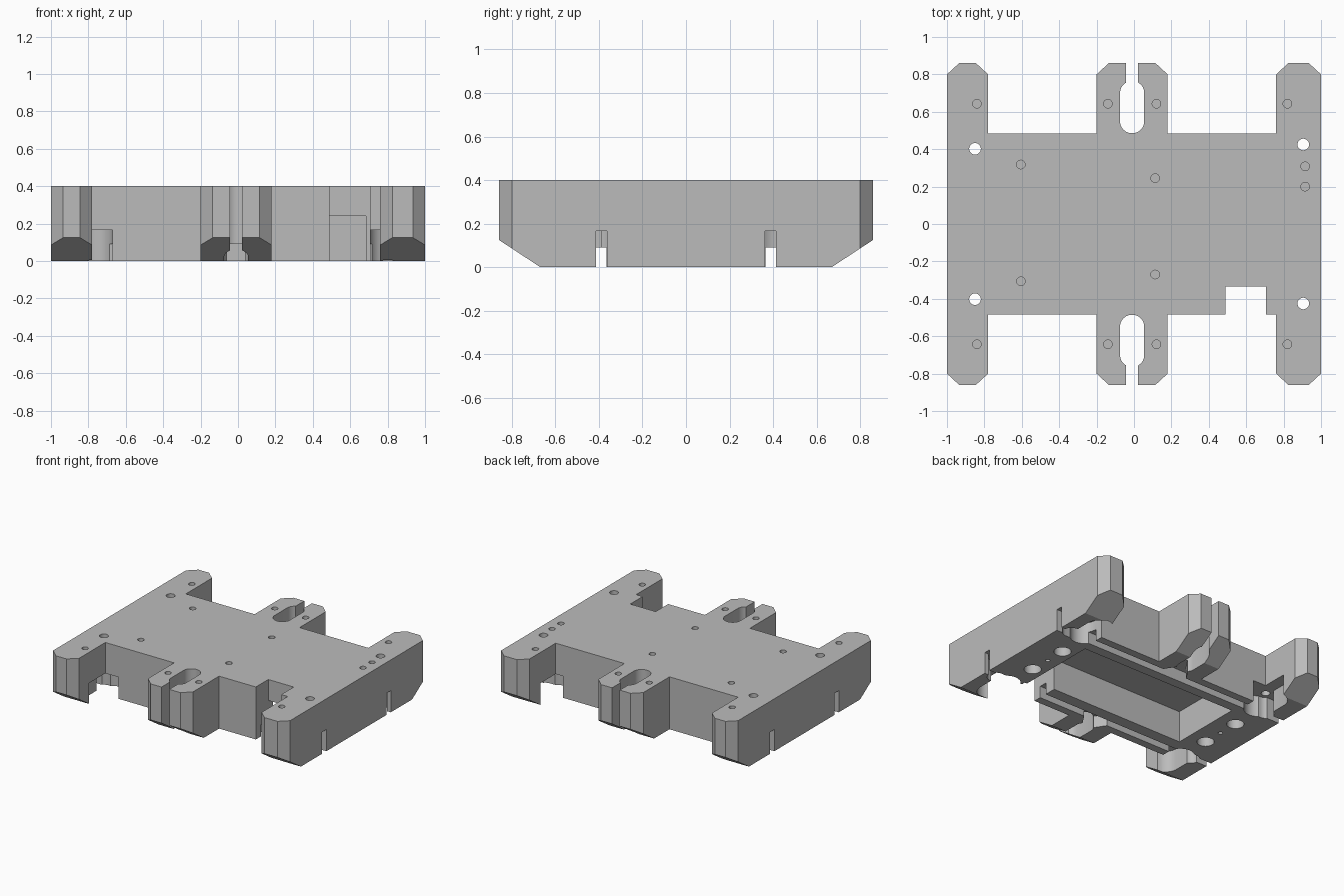
import bpy, bmesh, math
from mathutils import Vector

if "Cube" in bpy.data.objects:
    bpy.data.objects.remove(bpy.data.objects["Cube"], do_unlink=True)

HEIGHT, BODY_Y, ARM_Y, CHAMFER = 0.4, 0.485, 0.86, 0.06

grey = bpy.data.materials.new("plain grey")
grey.use_nodes = True
grey.diffuse_color = (0.5, 0.5, 0.5, 1)
grey.node_tree.nodes["Principled BSDF"].inputs["Base Color"].default_value = (0.5, 0.5, 0.5, 1)


def prism(name, points, bottom, top, axis="z"):
    """Extrude an outline along z, or a (y, z) outline along x."""
    bm = bmesh.new()
    place = (lambda a, b: (a, b, bottom)) if axis == "z" else (lambda a, b: (bottom, a, b))
    face = bm.faces.new([bm.verts.new(place(a, b)) for a, b in points])
    new = bmesh.ops.extrude_face_region(bm, geom=[face])["geom"]
    step = Vector((0, 0, top - bottom)) if axis == "z" else Vector((top - bottom, 0, 0))
    bmesh.ops.translate(bm, vec=step, verts=[v for v in new if isinstance(v, bmesh.types.BMVert)])
    bmesh.ops.recalc_face_normals(bm, faces=bm.faces)
    mesh = bpy.data.meshes.new(name)
    bm.to_mesh(mesh)
    bm.free()
    obj = bpy.data.objects.new(name, mesh)
    bpy.context.collection.objects.link(obj)
    return obj


def cut(tool):
    """Subtract a helper from the block and remove it."""
    tool.hide_render = True
    mod = block.modifiers.new("cut", "BOOLEAN")
    mod.operation, mod.solver, mod.object = "DIFFERENCE", "EXACT", tool
    bpy.ops.object.modifier_apply(modifier=mod.name)
    bpy.data.objects.remove(tool, do_unlink=True)


def cut_box(x0, x1, y0, y1, z0, z1):
    cut(prism("box_cutter", [(x0, y0), (x1, y0), (x1, y1), (x0, y1)], z0, z1))


def cut_slot(start, end, radius, z0, z1, sides=32):
    """Cut a capsule-shaped slot; equal ends make a round hole."""
    start, end = Vector(start), Vector(end)
    way = end - start
    turn = math.atan2(way.y, way.x)
    points = []
    for i in range(sides):
        a = turn - math.pi / 2 + 2 * math.pi * (i + 0.5) / sides
        mid = start if i >= sides // 2 else end
        points.append((mid.x + radius * math.cos(a), mid.y + radius * math.sin(a)))
    cut(prism("slot_cutter", points, z0, z1))


def cut_hole(x, y, radius, z0, z1):
    cut_slot((x, y), (x, y), radius, z0, z1)


# Block outline with three pairs of chamfered arms
half = []
for x0, x1 in ((-1, -0.78), (-0.2, 0.18), (0.76, 1)):
    left = [(x0, BODY_Y), (x0, ARM_Y - CHAMFER), (x0 + CHAMFER + 0.005, ARM_Y)]
    right = [(x1 - CHAMFER - 0.005, ARM_Y), (x1, ARM_Y - CHAMFER), (x1, BODY_Y)]
    half += left[1 if x0 == -1 else 0:] + right[:2 if x1 == 1 else 3]
outline = half + [(x, -y) for x, y in reversed(half)]
block = prism("base_block", outline, 0, HEIGHT)
block.data.materials.append(grey)
bpy.context.view_layer.objects.active = block
block.select_set(True)

for s in (-1, 1):
    # Sloped undersides of the arms
    cut(prism("slope_cutter", [(s * 0.594, -0.05), (s * 0.936, 0.175), (s * 0.936, -0.05)],
              -1.1, 1.1, "x"))
    # Keyhole slots in the middle arms
    cut_slot((-0.01, s * 0.55), (-0.01, s * 0.70), 0.065, -0.1, 0.5)
    cut_box(-0.043, 0.022, *sorted((s * 0.7, s * 0.95)), -0.1, 0.5)
    # Cable groove under each long edge, flared where it meets the keyhole
    cut_box(-0.72, 0.74, *sorted((s * 0.365, s * 0.425)), -0.1, 0.09)
    cut(prism("flare_cutter", [(-0.13, s * 0.40), (0.11, s * 0.40), (0.03, s * 0.52),
                               (-0.05, s * 0.52)], -0.1, 0.09))

# Deep central pocket and the square notch that opens into it
cut_box(-0.64, 0.685, -0.275, 0.29, -0.1, 0.24)
cut_box(0.49, 0.705, -0.6, -0.335, -0.1, 0.5)
cut_box(0.49, 0.685, -0.4, -0.2, -0.1, 0.24)

# Corner pockets, side notches and through holes
for side, hole_x, pocket_x, wall in ((-1, -0.85, -0.77, -1.1), (1, 0.905, 0.80, 1.1)):
    for s in (-1, 1):
        hole_y = s * (0.402 if side < 0 else 0.425)
        cut_slot((pocket_x, s * 0.42), (pocket_x, s * 0.58), 0.10, -0.1, 0.165)
        cut_slot((pocket_x, s * 0.405), (hole_x, s * 0.405), 0.062, -0.1, 0.165)
        cut_box(*sorted((hole_x, wall)), s * 0.388 - 0.025, s * 0.388 + 0.025, -0.1, 0.165)
        cut_hole(hole_x, hole_y, 0.031, 0.1, 0.5)
        # Round recesses in the underside of the rails
        cut_hole(side * 0.78, s * 0.16, 0.06, -0.1, 0.12)
    cut_hole(side * 0.78, 0, 0.016, -0.1, 0.1)

# Blind screw holes in the top
screws = [(x, s * 0.643) for x in (-0.84, -0.14, 0.12, 0.82) for s in (-1, 1)]
screws += [(-0.605, 0.318), (-0.605, -0.306), (0.113, 0.245), (0.113, -0.27),
           (0.915, 0.308), (0.915, 0.2)]
for x, y in screws:
    cut_hole(x, y, 0.023, 0.3, 0.5)

bpy.ops.object.shade_smooth_by_angle(angle=math.radians(30))
